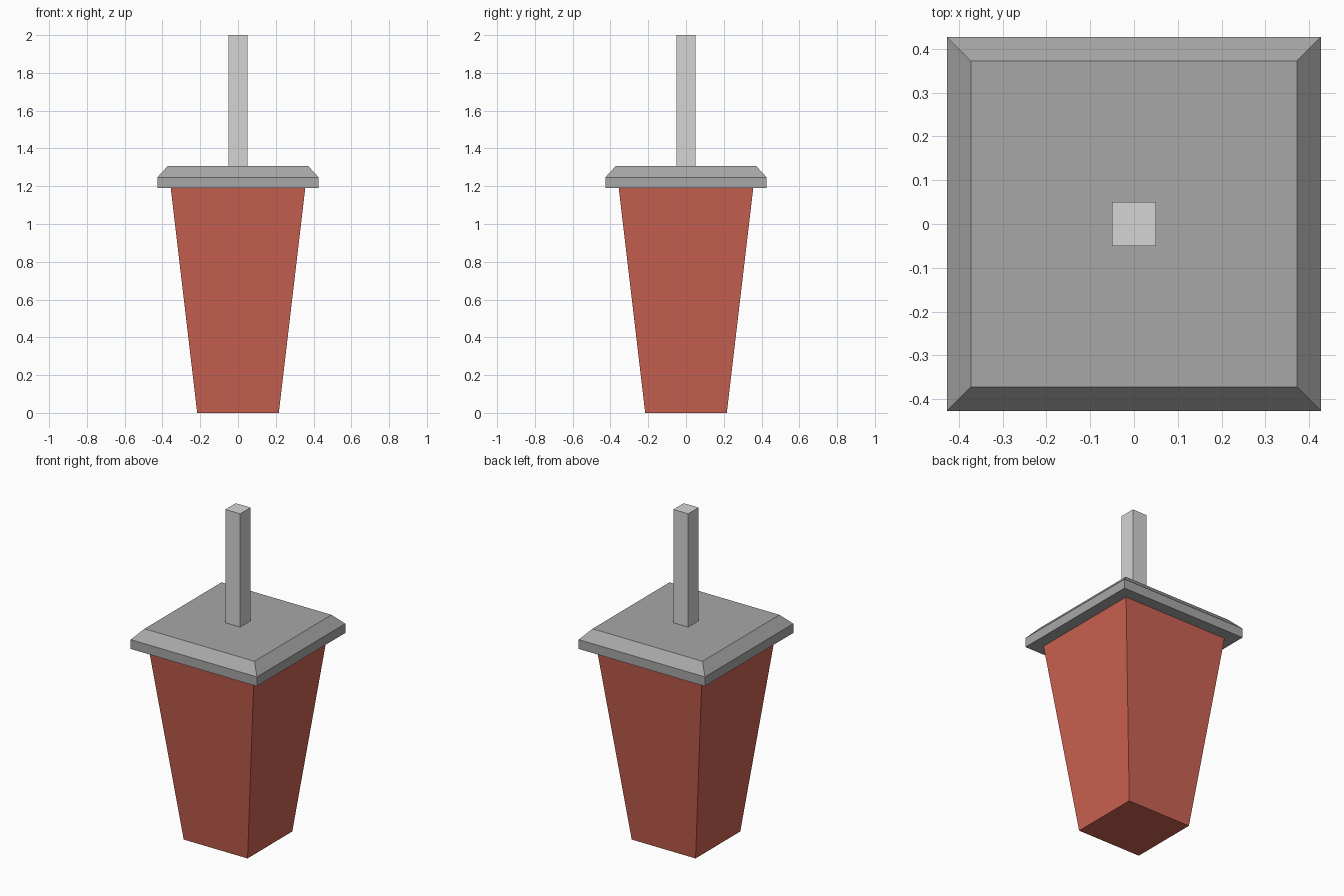
import bpy
import bmesh

cube = bpy.data.objects.get("Cube")
if cube:
    bpy.data.objects.remove(cube, do_unlink=True)


def material(name, color):
    mat = bpy.data.materials.new(name)
    mat.use_nodes = True
    mat.diffuse_color = (*color, 1)
    mat.node_tree.nodes["Principled BSDF"].inputs["Base Color"].default_value = (*color, 1)
    return mat


def square_loft(name, profile, mat):
    """Stack square sections given as (half width, height), capped at both ends."""
    bm = bmesh.new()
    rings = [[bm.verts.new((sx * r, sy * r, z))
              for sx, sy in ((-1, -1), (1, -1), (1, 1), (-1, 1))]
             for r, z in profile]
    for low, high in zip(rings, rings[1:]):
        for i in range(4):
            j = (i + 1) % 4
            bm.faces.new((low[i], low[j], high[j], high[i]))
    bm.faces.new(rings[0][::-1])
    bm.faces.new(rings[-1])
    bmesh.ops.recalc_face_normals(bm, faces=bm.faces)
    mesh = bpy.data.meshes.new(name)
    bm.to_mesh(mesh)
    bm.free()
    mesh.materials.append(mat)
    obj = bpy.data.objects.new(name, mesh)
    bpy.context.collection.objects.link(obj)
    return obj


red = material("cup red", (0.60, 0.125, 0.085))
grey = material("lid grey", (0.39, 0.39, 0.39))
pale = material("straw pale grey", (0.66, 0.66, 0.66))

# Tapered cup, bevelled lid and upright straw
square_loft("cup", [(0.216, 0), (0.356, 1.19)], red)
square_loft("lid", [(0.427, 1.19), (0.427, 1.247), (0.372, 1.307)], grey)
square_loft("straw", [(0.05, 1.307), (0.05, 2)], pale)
